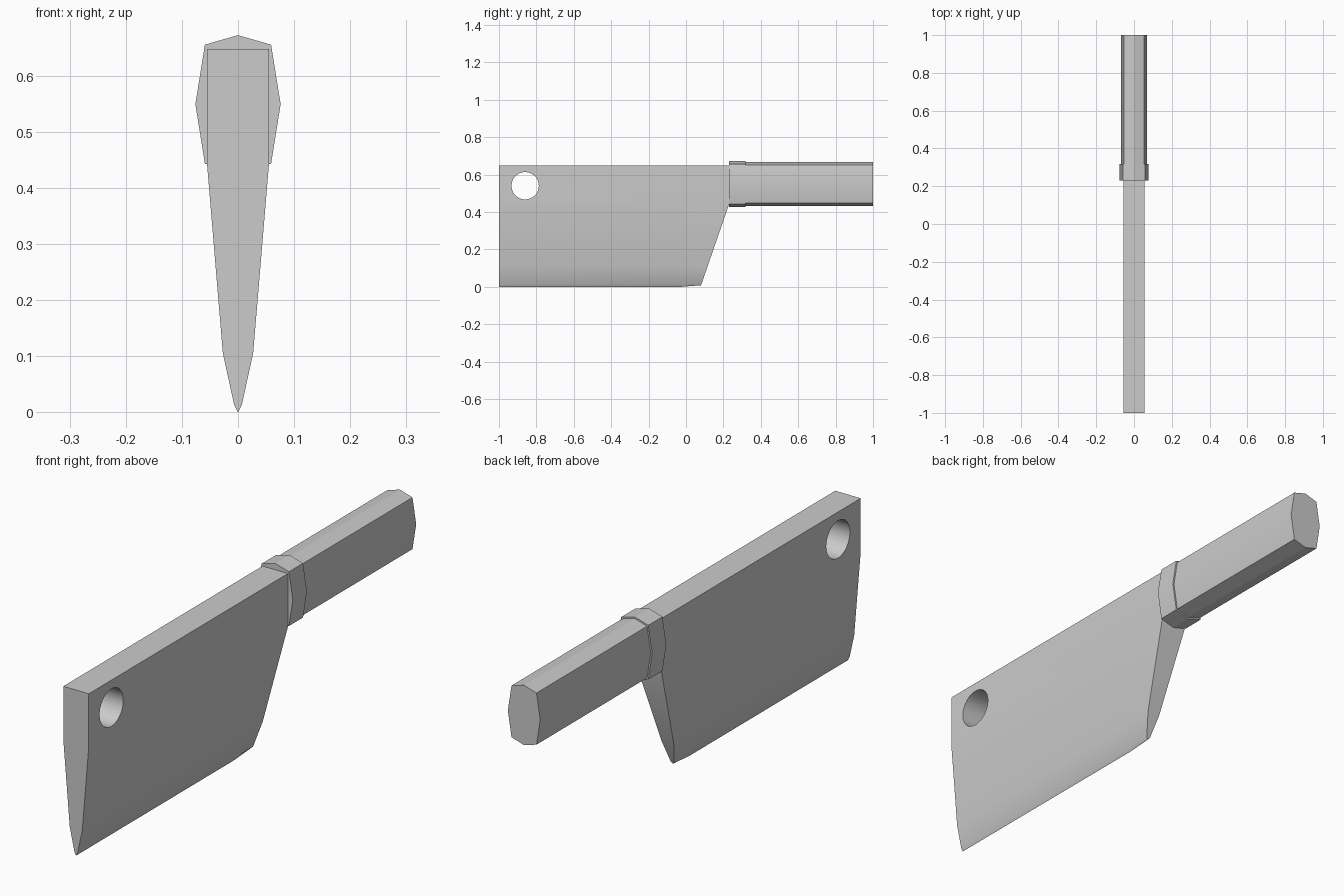
import bpy, bmesh, math

if "Cube" in bpy.data.objects:
    bpy.data.objects.remove(bpy.data.objects["Cube"])


def loft(name, sections):
    """Skin matching closed rings; caps are split into rows mirrored about x = 0."""
    bm = bmesh.new()
    rings = [[bm.verts.new(p) for p in s] for s in sections]
    n = len(rings[0])
    for a, b in zip(rings, rings[1:]):
        for i in range(n):
            j = (i + 1) % n
            bm.faces.new((a[i], a[j], b[j], b[i]))
    for ring in (rings[0], rings[-1]):
        # rings start and end level with each other, or start at an apex
        if n % 2:
            for i in range(n // 2):
                q = [ring[i], ring[i + 1], ring[n - 2 - i], ring[n - 1 - i]]
                bm.faces.new(list(dict.fromkeys(q)))
        else:
            bm.faces.new(ring)
    bmesh.ops.recalc_face_normals(bm, faces=bm.faces)
    me = bpy.data.meshes.new(name)
    bm.to_mesh(me)
    bm.free()
    ob = bpy.data.objects.new(name, me)
    bpy.context.collection.objects.link(ob)
    return ob


def activate(ob):
    bpy.ops.object.select_all(action='DESELECT')
    ob.select_set(True)
    bpy.context.view_layer.objects.active = ob


def smooth(ob):
    activate(ob)
    bpy.ops.object.shade_smooth_by_angle(angle=math.radians(30))


# Blade: wedge section rows (half width, z, heel y), tapering to the cutting edge
rows = [(0.055, 0.647, 0.23), (0.055, 0.44, 0.23), (0.027, 0.105, 0.114),
        (0.007, 0.014, 0.083)]


def blade_ring(y, edge_z):
    right = [(w, y if y is not None else heel, z) for w, z, heel in rows]
    tip = [(0, y if y is not None else 0.08, edge_z)]
    return right + tip + [(-x, yy, z) for x, yy, z in reversed(right)]


blade = loft("blade", [blade_ring(-1, 0), blade_ring(-0.02, 0), blade_ring(None, 0.008)])

# Hanging hole through the blade
bpy.ops.mesh.primitive_cylinder_add(vertices=48, radius=0.073, depth=0.4,
                                    location=(0, -0.86, 0.54),
                                    rotation=(0, math.pi / 2, 0))
cutter = bpy.context.object
cutter.name = "hole_cutter"
cutter.hide_render = True
mod = blade.modifiers.new("hanging_hole", 'BOOLEAN')
mod.operation = 'DIFFERENCE'
mod.solver = 'EXACT'
mod.object = cutter
activate(blade)
bpy.ops.object.modifier_apply(modifier=mod.name)
bpy.data.objects.remove(cutter, do_unlink=True)
smooth(blade)


# Bolster and handle: eight-sided bars with pointed top, bottom and sides
def bar(name, side, corner, corner_h, top_h, y0, y1, cz=0.549):
    def ring(y):
        half = [(0, top_h), (corner, corner_h), (side, 0), (corner, -corner_h)]
        return [(s * x, y, cz + s * z) for s in (1, -1) for x, z in half]
    smooth(loft(name, [ring(y0), ring(y1)]))


bar("bolster", 0.076, 0.059, 0.106, 0.123, 0.23, 0.317)
bar("handle", 0.070, 0.054, 0.101, 0.117, 0.31, 1.0)
